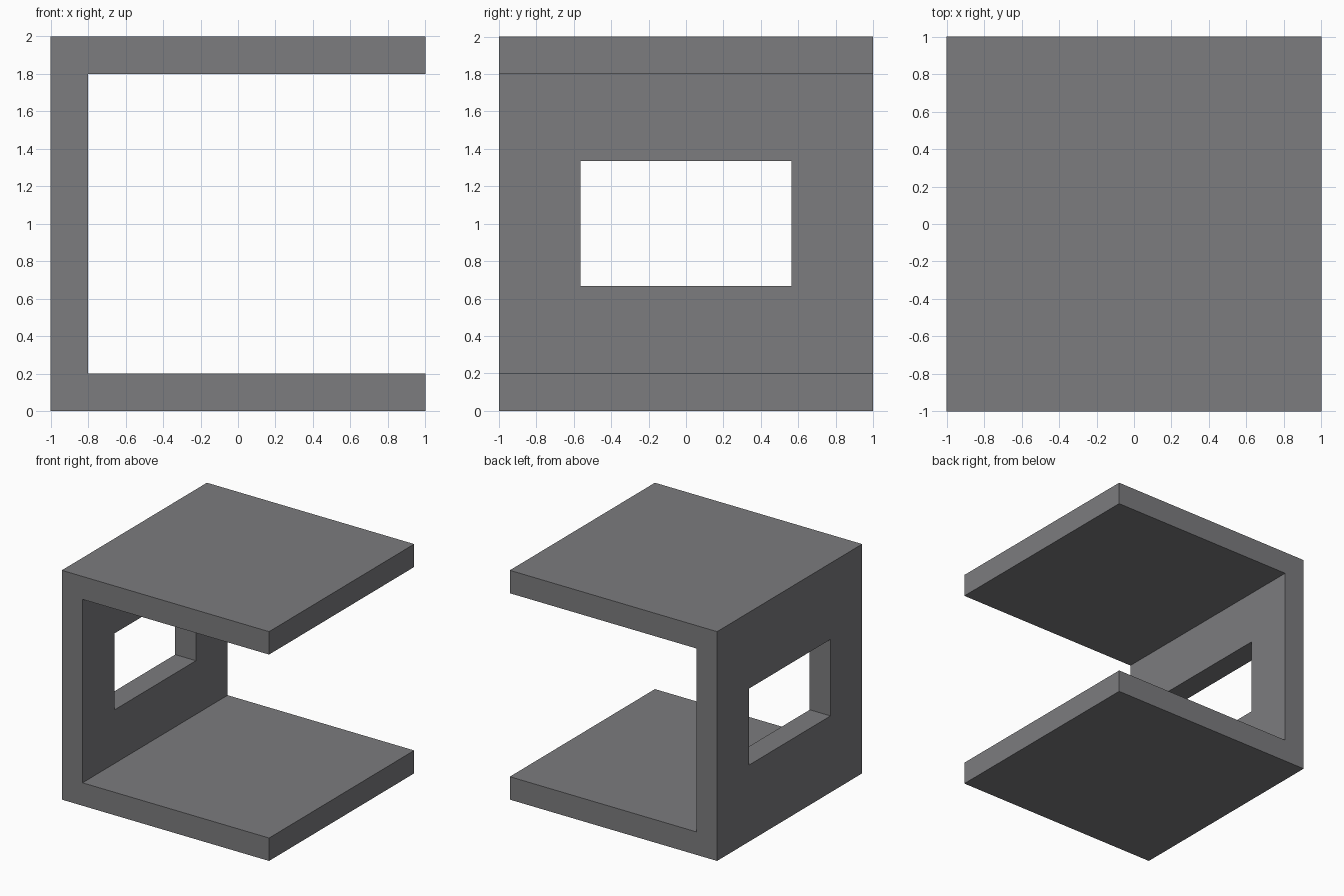
import bpy, bmesh

if "Cube" in bpy.data.objects:
    bpy.data.objects.remove(bpy.data.objects["Cube"])

SIZE, T = 2.0, 0.2           # overall size, panel thickness
WIN_Y, WIN_Z = 0.563, (0.668, 1.335)

grey = bpy.data.materials.new("grey")
grey.diffuse_color = (0.2, 0.2, 0.21, 1)
grey.use_nodes = True
grey.node_tree.nodes["Principled BSDF"].inputs["Base Color"].default_value = grey.diffuse_color


def extruded(name, profile, y0, y1):
    """Extrude an x-z profile along y into a solid object."""
    bm = bmesh.new()
    face = bm.faces.new([bm.verts.new((x, y0, z)) for x, z in profile])
    ext = bmesh.ops.extrude_face_region(bm, geom=[face], use_keep_orig=True)
    moved = [v for v in ext["geom"] if isinstance(v, bmesh.types.BMVert)]
    bmesh.ops.translate(bm, verts=moved, vec=(0, y1 - y0, 0))
    bmesh.ops.recalc_face_normals(bm, faces=bm.faces)
    mesh = bpy.data.meshes.new(name)
    bm.to_mesh(mesh)
    bm.free()
    mesh.materials.append(grey)
    obj = bpy.data.objects.new(name, mesh)
    bpy.context.collection.objects.link(obj)
    return obj


# C-shaped shell: floor, left wall and roof in one piece
h = SIZE / 2
shell = extruded("open_room_shell", [
    (-h, 0), (h, 0), (h, T), (-h + T, T),
    (-h + T, SIZE - T), (h, SIZE - T), (h, SIZE), (-h, SIZE)], -h, h)

# Window opening through the left wall
x0, x1 = -h - 0.1, -h + T + 0.1
cutter = extruded("window_cutter", [
    (x0, WIN_Z[0]), (x1, WIN_Z[0]), (x1, WIN_Z[1]), (x0, WIN_Z[1])], -WIN_Y, WIN_Y)
cut = shell.modifiers.new("window", 'BOOLEAN')
cut.operation = 'DIFFERENCE'
cut.solver = 'EXACT'
cut.object = cutter

# Apply the cut and remove the helper
bpy.context.view_layer.objects.active = shell
shell.select_set(True)
bpy.ops.object.modifier_apply(modifier=cut.name)
bpy.data.objects.remove(cutter)
